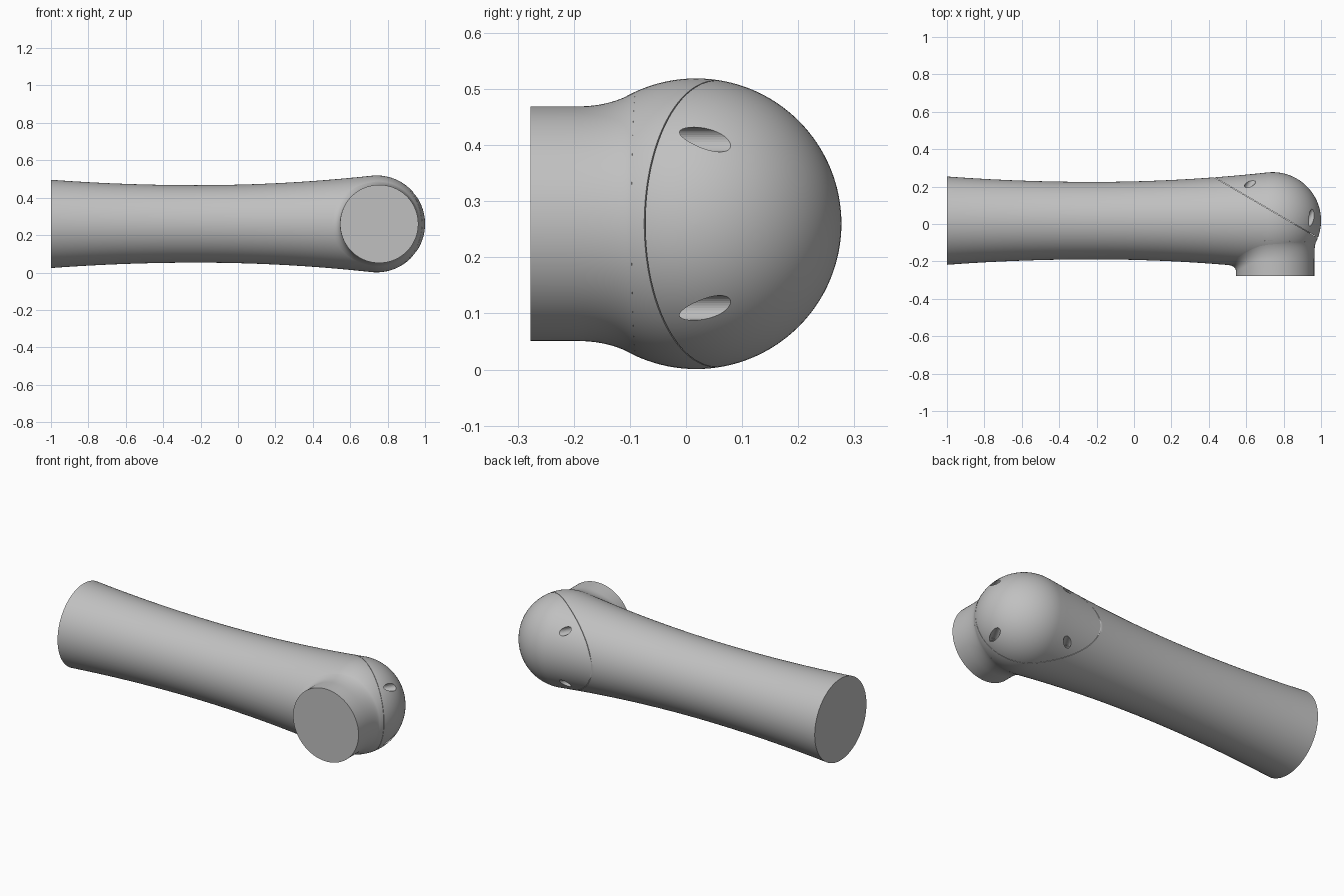
import bpy, bmesh
from math import sin, cos, pi, sqrt, radians
from mathutils import Vector, Matrix

cube = bpy.data.objects.get("Cube")
if cube:
    bpy.data.objects.remove(cube)

grey = bpy.data.materials.new("plain grey")
grey.use_nodes = True
COLOUR = (0.53, 0.53, 0.53, 1)
grey.diffuse_color = COLOUR
grey.node_tree.nodes["Principled BSDF"].inputs["Base Color"].default_value = COLOUR

SEG = 128
CENTRE = Vector((0.741, 0.018, 0.26))   # centre of the rounded end
BALL = 0.259
JOIN = 0.715                            # where the shaft meets the ball
WAIST = -0.22
NORMAL = Vector((0.504, 0.864, 0))      # direction the cap faces
ALONG = Vector((0.864, -0.504, 0))      # horizontal direction in the seam plane
SEAM = CENTRE + NORMAL * 0.043


def radius(x):
    """Waisted shaft running into a ball."""
    if x > JOIN:
        return sqrt(max(BALL ** 2 - (x - CENTRE.x) ** 2, 0))
    return 0.207 + (0.058 if x > WAIST else 0.0477) * (x - WAIST) ** 2


def loft(rings):
    """Skin between closed rings and cap both ends."""
    bm = bmesh.new()
    rows = [[bm.verts.new(p) for p in ring] for ring in rings]
    for a, b in zip(rows, rows[1:]):
        for i in range(SEG):
            j = (i + 1) % SEG
            bm.faces.new((a[i], a[j], b[j], b[i]))
    bm.faces.new(rows[0])
    bm.faces.new(rows[-1])
    bmesh.ops.recalc_face_normals(bm, faces=bm.faces)
    return bm


def make_object(name, bm):
    mesh = bpy.data.meshes.new(name)
    bm.to_mesh(mesh)
    bm.free()
    mesh.materials.append(grey)
    obj = bpy.data.objects.new(name, mesh)
    bpy.context.collection.objects.link(obj)
    return obj


def smooth(obj):
    bpy.ops.object.select_all(action="DESELECT")
    obj.select_set(True)
    bpy.context.view_layer.objects.active = obj
    bpy.ops.object.shade_smooth_by_angle(angle=radians(35))


angles = [2 * pi * i / SEG for i in range(SEG)]

# Handle body: shaft and rounded end turned about the long axis
stations = [-1 + (JOIN + 1) * i / 40 for i in range(41)]
stations += [CENTRE.x - BALL * cos(radians(d)) for d in range(87, 180, 3)]
stations.append(CENTRE.x + BALL * cos(radians(0.5)))
body = loft([[(x, CENTRE.y + radius(x) * cos(a), CENTRE.z + radius(x) * sin(a))
              for a in angles] for x in stations])


def split(name, keep_cap):
    """One side of the body along the slanted seam, closed at the cut."""
    bm = body.copy()
    gap = 0.001 if keep_cap else -0.001
    bmesh.ops.bisect_plane(bm, geom=bm.verts[:] + bm.edges[:] + bm.faces[:],
                           plane_co=SEAM + NORMAL * gap, plane_no=NORMAL,
                           clear_inner=keep_cap, clear_outer=not keep_cap)
    bmesh.ops.holes_fill(bm, edges=[e for e in bm.edges if e.is_boundary])
    bmesh.ops.recalc_face_normals(bm, faces=bm.faces)
    return make_object(name, bm)


shells = [split("handle_body", False), split("end_cap", True)]
body.free()

# Four screw holes drilled square to the seam
turn = NORMAL.to_track_quat("Z", "Y").to_matrix().to_4x4()
bm = bmesh.new()
for offset in (0.169, -0.203):
    for side in (-1, 1):
        spot = CENTRE + ALONG * offset + NORMAL * 0.11 + Vector((0, 0, 0.15 * side))
        bmesh.ops.create_cone(bm, cap_ends=True, segments=32, radius1=0.022,
                              radius2=0.022, depth=0.3,
                              matrix=Matrix.Translation(spot) @ turn)
drill = make_object("hole_cutter", bm)
drill.hide_render = True
drill.hide_set(True)

for shell in shells:
    smooth(shell)
    cut = shell.modifiers.new("screw_holes", "BOOLEAN")
    cut.operation = "DIFFERENCE"
    cut.solver = "EXACT"
    cut.object = drill
    bpy.ops.object.modifier_apply(modifier=cut.name)
    smooth(shell)

# Neck: round stub whose foot sweeps out to meet the body
NECK_X, NECK_R, FRONT = 0.755, 0.209, -0.277


def on_body(r, a):
    x, dz = NECK_X + r * cos(a), r * sin(a)
    y = CENTRE.y - sqrt(max(radius(x) ** 2 - dz ** 2, 0))
    return Vector((x, y, CENTRE.z + dz))


def neck_line(a):
    hit = on_body(NECK_R, a)
    foot = on_body(NECK_R + 0.026 - 0.017 * cos(a), a)
    start = hit - Vector((0, 0.06 + 0.025 * cos(a), 0))
    line = [Vector((hit.x, FRONT, hit.z))]
    for i in range(13):
        t = i / 12
        line.append(start * (1 - t) ** 2 + hit * 2 * t * (1 - t) + foot * t * t)
    return line


lines = [neck_line(a) for a in angles]
rings = [list(ring) for ring in zip(*lines)]
# Tuck the last ring inside the body so the stub stays closed
rings.append([(NECK_X + 0.15 * cos(a), 0, CENTRE.z + 0.15 * sin(a)) for a in angles])
smooth(make_object("neck", loft(rings)))
